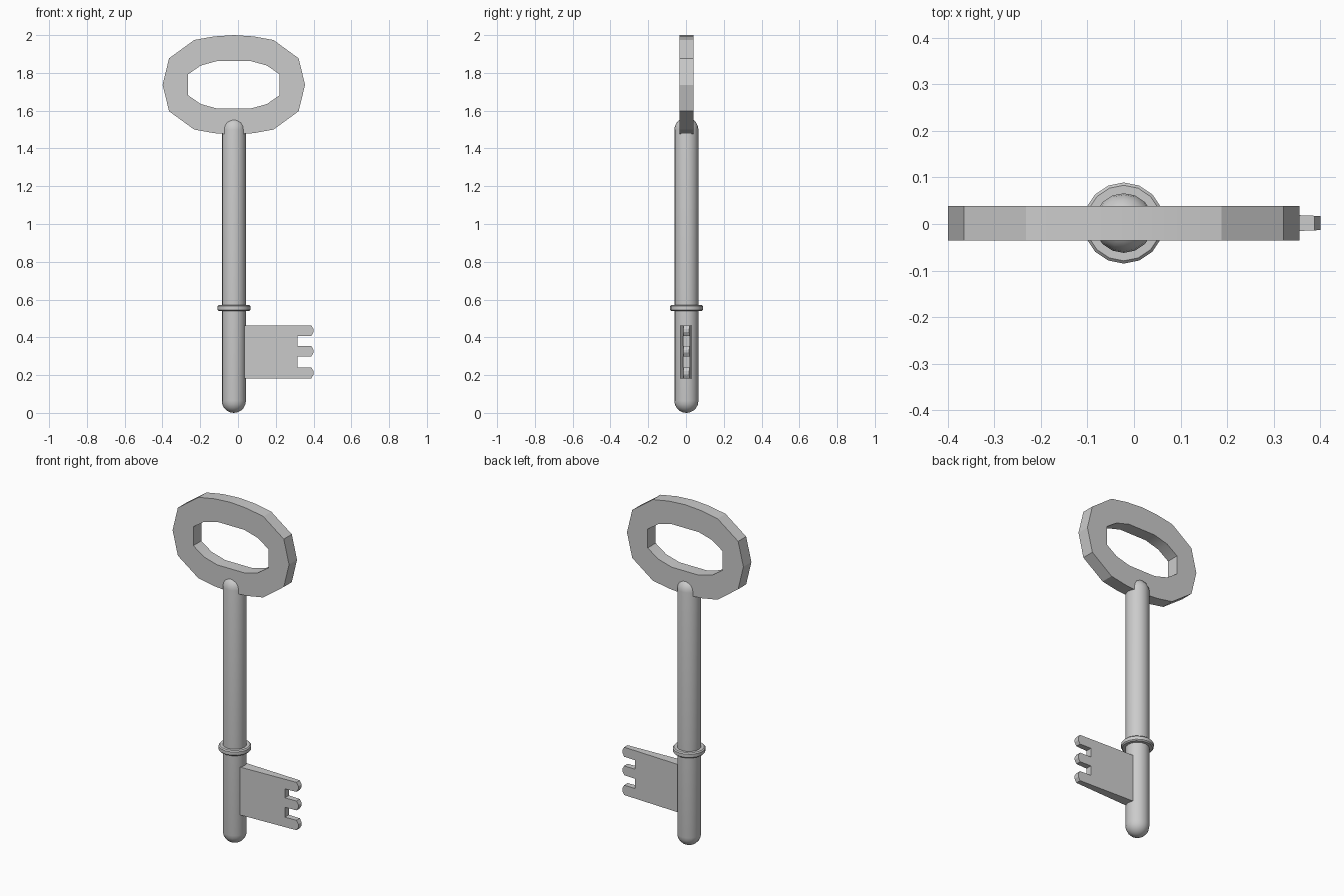
import bpy, bmesh, math

if "Cube" in bpy.data.objects:
    bpy.data.objects.remove(bpy.data.objects["Cube"])

CX, CY, CZ = -0.022, 0.002, 1.737   # shaft axis and bow centre


def finish(name, bm, angle=30):
    bmesh.ops.recalc_face_normals(bm, faces=bm.faces)
    me = bpy.data.meshes.new(name)
    bm.to_mesh(me)
    bm.free()
    ob = bpy.data.objects.new(name, me)
    bpy.context.collection.objects.link(ob)
    bpy.ops.object.select_all(action='DESELECT')
    ob.select_set(True)
    bpy.context.view_layer.objects.active = ob
    bpy.ops.object.shade_smooth_by_angle(angle=math.radians(angle))
    return ob


def lathe(name, profile, sides=16, angle=30):
    """Turn (radius, z) points around the shaft axis."""
    bm = bmesh.new()
    vs = [bm.verts.new((CX + r, CY, z)) for r, z in profile]
    es = [bm.edges.new(p) for p in zip(vs, vs[1:])]
    bmesh.ops.spin(bm, geom=vs + es, cent=(CX, CY, 0), axis=(0, 0, 1),
                   angle=2 * math.pi, steps=sides, use_duplicate=False)
    bmesh.ops.remove_doubles(bm, verts=bm.verts, dist=1e-4)
    return finish(name, bm, angle)


def full_loop(quarter):
    """Mirror a quarter outline (right to top) into a closed loop."""
    half = quarter + [(-x, z) for x, z in reversed(quarter) if x > 0]
    return half + [(x, -z) for x, z in reversed(half) if z > 0]


# Bow: oval ring with an oval hole
outer = full_loop([(0.377, 0), (0.343, 0.14), (0.21, 0.237), (0.105, 0.256), (0, 0.263)])
inner = full_loop([(0.243, 0.055), (0.175, 0.102), (0.088, 0.126)])
bm = bmesh.new()
edges = []
for loop in (outer, inner):
    vs = [bm.verts.new((CX + x, CY - 0.037, CZ + z)) for x, z in loop]
    edges += [bm.edges.new((vs[i - 1], vs[i])) for i in range(len(vs))]
bmesh.ops.triangle_fill(bm, edges=edges, use_beauty=True)
ext = bmesh.ops.extrude_face_region(bm, geom=bm.faces[:], use_keep_orig=True)
bmesh.ops.translate(bm, vec=(0, 0.074, 0),
                    verts=[v for v in ext['geom'] if isinstance(v, bmesh.types.BMVert)])
finish("bow", bm, 22)

# Shaft: rod with domed ends
R, TOP, N = 0.064, 1.563, 5
dome = [(R * math.sin(i * math.pi / 2 / N), R * (1 - math.cos(i * math.pi / 2 / N)))
        for i in range(N + 1)]
lathe("shaft", dome + [(r, TOP - z) for r, z in reversed(dome)])

# Collar: thin band with softened edges
lathe("collar", [(0.05, 0.54), (0.081, 0.54), (0.087, 0.546),
                 (0.087, 0.565), (0.081, 0.571), (0.05, 0.571)])

# Bit: tapered plate with three blunt teeth
outline = [(-0.01, 0.183)]
for z0, z1 in ((0.183, 0.241), (0.299, 0.354), (0.407, 0.463)):
    if z0 > 0.2:
        outline.append((0.315, z0))
    outline += [(0.388, z0), (0.40, z0 + 0.02), (0.40, z1 - 0.02), (0.388, z1)]
    if z1 < 0.45:
        outline.append((0.315, z1))
outline.append((-0.01, 0.463))
bm = bmesh.new()
sides = []
for s in (-1, 1):
    sides.append([bm.verts.new((x, CY + s * (0.0315 - 0.041 * x), z)) for x, z in outline])
    bm.faces.new(sides[-1])
a, b = sides
for i in range(len(a)):
    bm.faces.new((a[i - 1], a[i], b[i], b[i - 1]))
finish("bit", bm, 15)
